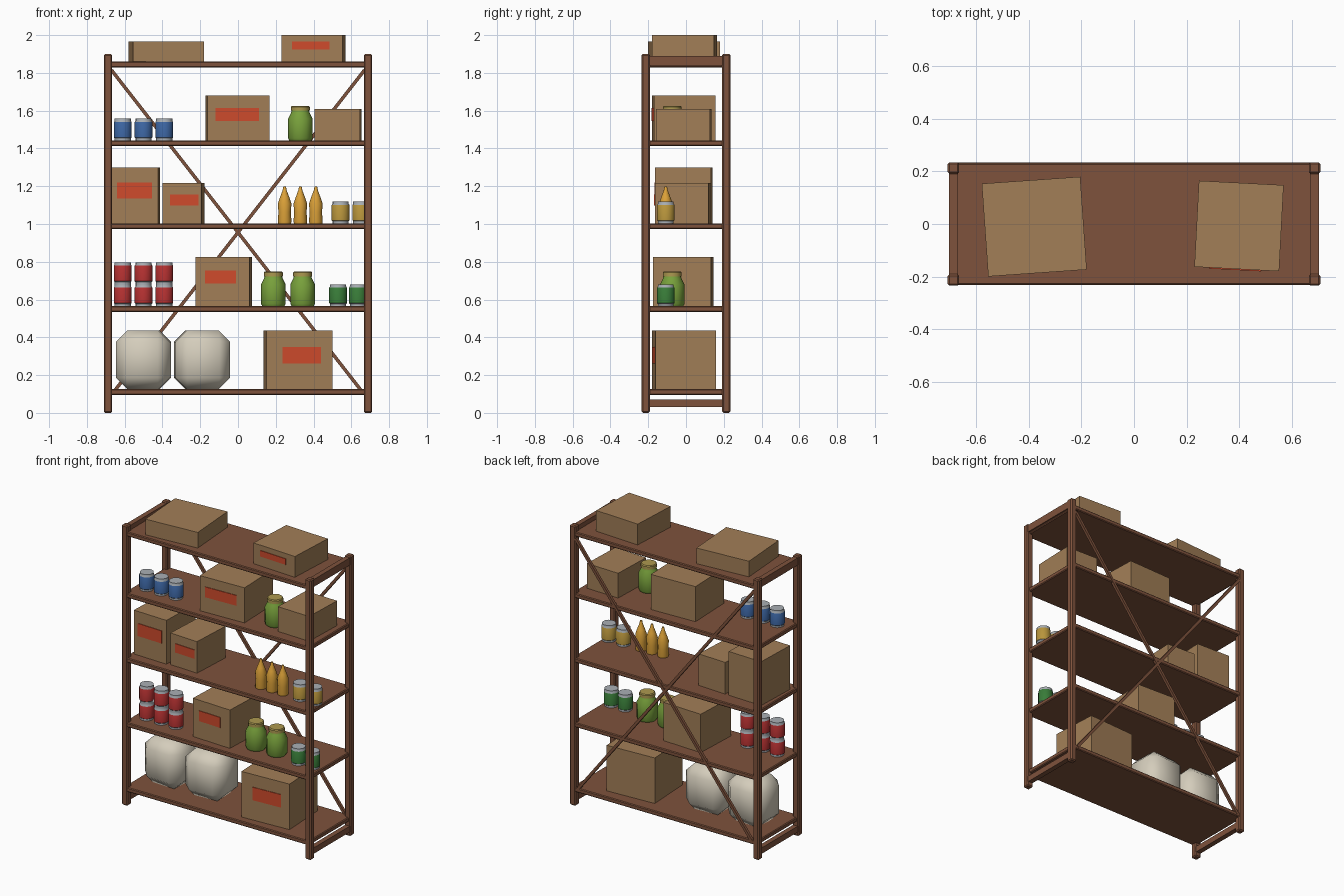
import bpy, bmesh, math
from mathutils import Vector, Matrix

if "Cube" in bpy.data.objects:
    bpy.data.objects.remove(bpy.data.objects["Cube"])


def mat(name, r, g, b):
    m = bpy.data.materials.new(name)
    m.diffuse_color = (r, g, b, 1)
    m.use_nodes = True
    m.node_tree.nodes["Principled BSDF"].inputs["Base Color"].default_value = m.diffuse_color
    return m


WOOD = mat("wood", .21, .085, .045)
CARD = mat("cardboard", .36, .21, .095)
LABEL = mat("label_red", .62, .07, .025)
SACK = mat("sack_cloth", .66, .61, .5)
METAL = mat("tin", .4, .43, .46)
LID = mat("lid", .42, .32, .08)
RED = mat("red", .45, .03, .03)
BLUE = mat("blue", .045, .13, .36)
GREEN = mat("green", .04, .2, .04)
OCHRE = mat("ochre", .48, .3, .045)
GLASS = mat("jar_green", .19, .36, .045)
AMBER = mat("amber", .72, .36, .04)


def finish(name, bm, mats, smooth=None):
    bmesh.ops.recalc_face_normals(bm, faces=bm.faces)
    me = bpy.data.meshes.new(name)
    bm.to_mesh(me)
    bm.free()
    for m in mats:
        me.materials.append(m)
    ob = bpy.data.objects.new(name, me)
    bpy.context.collection.objects.link(ob)
    if smooth:
        bpy.ops.object.select_all(action='DESELECT')
        ob.select_set(True)
        bpy.context.view_layer.objects.active = ob
        bpy.ops.object.shade_smooth_by_angle(angle=math.radians(smooth))
    return ob


def block(name, center, size, m, bevel=0, rot=None, smooth=None):
    bm = bmesh.new()
    bmesh.ops.create_cube(bm, size=1)
    bmesh.ops.scale(bm, vec=size, verts=bm.verts)
    if bevel:
        bmesh.ops.bevel(bm, geom=bm.edges[:], offset=bevel, segments=1, affect='EDGES')
    ob = finish(name, bm, [m], smooth)
    ob.location = center
    if rot:
        ob.rotation_euler = rot
    return ob


def lathe(name, loc, profile, mats, sides=14):
    """profile: (radius, height, material index of the band above)"""
    bm = bmesh.new()
    rings = [[bm.verts.new((r * math.cos(2 * math.pi * i / sides),
                            r * math.sin(2 * math.pi * i / sides), z))
              for i in range(sides)] for r, z, _ in profile]
    for k in range(len(rings) - 1):
        for i in range(sides):
            j = (i + 1) % sides
            f = bm.faces.new((rings[k][i], rings[k][j], rings[k + 1][j], rings[k + 1][i]))
            f.material_index = profile[k][2]
    bm.faces.new(rings[0][::-1]).material_index = profile[0][2]
    bm.faces.new(rings[-1]).material_index = profile[-1][2]
    ob = finish(name, bm, mats, 35)
    ob.location = loc
    return ob


# Frame: posts, shelves, end rails, back cross braces
for sx in (-1, 1):
    for sy in (-1, 1):
        block("post", (sx * .688, sy * .213, .95), (.044, .044, 1.9), WOOD, .007)
    for z, h in ((.05, .04), (1.865, .05)):
        block("end_rail", (sx * .688, 0, z), (.034, .39, h), WOOD)
    a, b = Vector((sx * .67, .225, 1.815)), Vector((-sx * .655, .225, .115))
    d = b - a
    block("cross_brace", (a + b) / 2, (d.length, .018, .018), WOOD,
          rot=(0, -math.atan2(d.z, d.x), 0))

TOPS = [.126, .565, 1.003, 1.442, 1.859]
for t in TOPS:
    block("shelf", (0, 0, t - .015), (1.39, .464, .03), WOOD, .005)


# Cardboard boxes: shelf, x range, top, y range, turn in degrees, label (x0, x1, z0, z1)
def carton(s, x0, x1, top, y0, y1, turn, label=None):
    a = abs(math.radians(turn))
    c, n = math.cos(a), math.sin(a)
    ew, ed = x1 - x0, y1 - y0
    k = c * c - n * n
    w, dp = (ew * c - ed * n) / k, (ed * c - ew * n) / k
    h = top - TOPS[s]
    block("carton", ((x0 + x1) / 2, (y0 + y1) / 2, TOPS[s] + h / 2), (w, dp, h), CARD,
          rot=(0, 0, math.radians(turn)))
    if label:
        l0, l1, z0, z1 = label
        lx = (l0 + l1) / 2
        fy = (y0 + y1) / 2 - dp / 2 / c + (lx - (x0 + x1) / 2) * math.tan(math.radians(turn))
        block("carton_label", (lx, fy, (z0 + z1) / 2), (l1 - l0, .008, z1 - z0), LABEL,
              rot=(0, 0, math.radians(turn)))


carton(0, .135, .50, .435, -.18, .16, 3, (.235, .44, .262, .35))
carton(1, -.225, .075, .825, -.175, .145, -2.5, (-.175, -.01, .685, .755))
carton(2, -.672, -.412, 1.30, -.165, .14, -2, (-.64, -.455, 1.135, 1.22))
carton(2, -.40, -.178, 1.217, -.165, .13, -3, (-.36, -.21, 1.097, 1.157))
carton(3, -.172, .167, 1.68, -.18, .155, 2, (-.12, .11, 1.545, 1.615))
carton(3, .405, .655, 1.61, -.16, .135, -2)
carton(4, -.58, -.18, 1.965, -.20, .18, 4)
carton(4, .23, .57, 2.0, -.18, .165, -3, (.285, .485, 1.925, 1.965))

# Sacks
for x, w, turn in ((-.50, .285, -3), (-.19, .29, 3)):
    block("sack", (x, -.01, TOPS[0] + .155), (w, .26, .31), SACK, .06,
          rot=(0, 0, math.radians(turn)), smooth=60)


# Tins, jars and bottles
def tin(s, x, m, level=0):
    p = [(.043, 0, 0), (.043, .012, 0), (.047, .016, 1), (.047, .098, 0),
         (.043, .104, 0), (.043, .116, 0)]
    lathe("tin", (x, -.107, TOPS[s] + level * .116), p, [METAL, m])


def jar(s, x):
    p = [(.058, 0, 0), (.065, .012, 0), (.065, .115, 0), (.05, .145, 0), (.046, .158, 0),
         (.05, .158, 1), (.05, .178, 1), (.045, .184, 1)]
    lathe("jar", (x, -.073, TOPS[s]), p, [GLASS, LID], 12)


def bottle(s, x):
    p = [(.034, 0, 0), (.036, .01, 0), (.033, .06, 0), (.036, .105, 0), (.024, .14, 0),
         (.011, .175, 0), (.007, .195, 0)]
    lathe("bottle", (x, -.107, TOPS[s]), p, [AMBER], 12)


for x in (-.61, -.50, -.39):
    tin(3, x, BLUE)
    tin(1, x, RED)
    tin(1, x, RED, 1)
for x in (.53, .635):
    tin(1, x, GREEN)
for x in (.543, .653):
    tin(2, x, OCHRE)
for s, x in ((1, .187), (1, .342), (3, .33)):
    jar(s, x)
for x in (.247, .33, .412):
    bottle(2, x)
